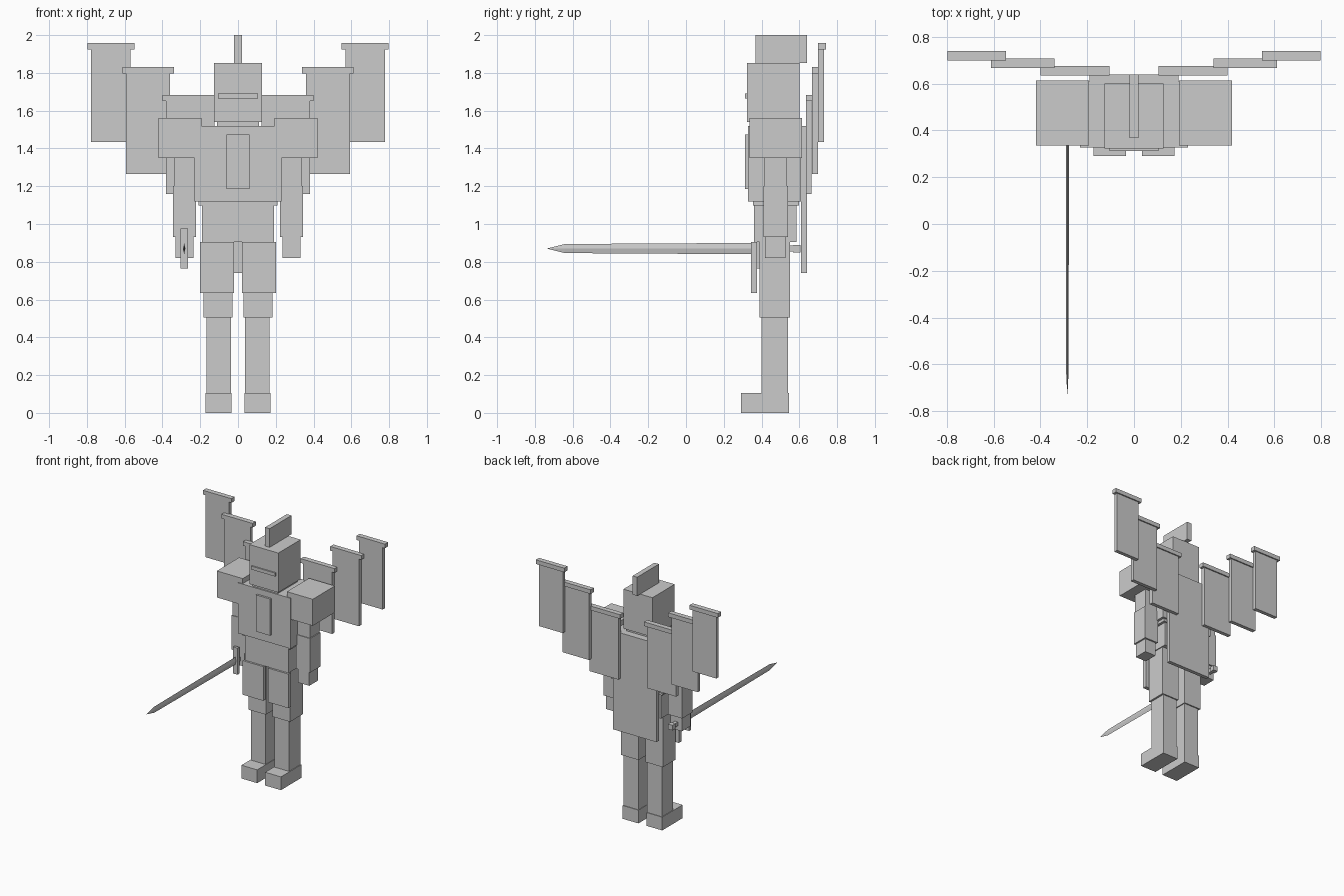
import bpy
import bmesh

cube = bpy.data.objects.get("Cube")
if cube:
    bpy.data.objects.remove(cube, do_unlink=True)

# One plain grey for the whole figure
grey = bpy.data.materials.new("plain_grey")
grey.use_nodes = True
GREY = (0.6, 0.6, 0.6, 1)
grey.diffuse_color = GREY
grey.node_tree.nodes["Principled BSDF"].inputs["Base Color"].default_value = GREY


def finish(name, bm):
    bmesh.ops.recalc_face_normals(bm, faces=bm.faces)
    mesh = bpy.data.meshes.new(name)
    bm.to_mesh(mesh)
    bm.free()
    mesh.materials.append(grey)
    obj = bpy.data.objects.new(name, mesh)
    bpy.context.collection.objects.link(obj)
    return obj


def block(name, x, y, z):
    """Box spanning the given (min, max) ranges."""
    bm = bmesh.new()
    bmesh.ops.create_cube(bm, size=1)
    for v in bm.verts:
        v.co = [r[0] if c < 0 else r[1] for c, r in zip(v.co, (x, y, z))]
    return finish(name, bm)


def centred(name, half, y, z):
    return block(name, (-half, half), y, z)


def pair(name, x, y, z):
    """Box on the left side (+x) and its mirror on the right."""
    block("left_" + name, x, y, z)
    block("right_" + name, (-x[1], -x[0]), y, z)


# Head
centred("head", 0.127, (0.323, 0.602), (1.54, 1.852))
centred("crest", 0.02, (0.367, 0.64), (1.852, 2.0))
centred("visor", 0.105, (0.312, 0.33), (1.665, 1.692))
centred("neck", 0.11, (0.34, 0.585), (1.5, 1.54))

# Body
centred("torso", 0.23, (0.328, 0.61), (1.12, 1.52))
centred("chest_plate", 0.062, (0.312, 0.33), (1.185, 1.475))
centred("belt", 0.21, (0.355, 0.597), (1.097, 1.12))
centred("waist", 0.19, (0.36, 0.585), (0.905, 1.1))
centred("cape", 0.19, (0.61, 0.64), (0.74, 1.52))

# Arms
pair("shoulder", (0.193, 0.42), (0.335, 0.613), (1.35, 1.56))
pair("upper_arm", (0.23, 0.338), (0.415, 0.535), (1.2, 1.35))
pair("forearm", (0.222, 0.345), (0.41, 0.54), (0.93, 1.2))
pair("hand", (0.235, 0.332), (0.417, 0.527), (0.82, 0.93))

# Legs
pair("skirt_plate", (0.02, 0.2), (0.345, 0.375), (0.635, 0.905))
pair("thigh", (0.03, 0.183), (0.39, 0.55), (0.505, 0.905))
pair("shin", (0.038, 0.168), (0.4, 0.54), (0.105, 0.505))
pair("foot", (0.035, 0.173), (0.29, 0.545), (0.0, 0.105))

# Wing panels, each with a wider cap along the top
wings = (("inner", 0.105, 0.4, 0.635, 1.16, 1.65),
         ("middle", 0.34, 0.612, 0.668, 1.265, 1.797),
         ("outer", 0.548, 0.797, 0.7, 1.435, 1.925))
for label, x0, x1, y0, z0, z1 in wings:
    pair(label + "_wing_panel", (x0 + 0.02, x1 - 0.02), (y0, y0 + 0.03), (z0, z1))
    pair(label + "_wing_cap", (x0, x1), (y0, y0 + 0.04), (z1, z1 + 0.033))

# Sword held forward in the right hand
SX, SZ = -0.285, 0.87
block("sword_guard", (SX - 0.02, SX + 0.02), (0.373, 0.395), (0.765, 0.975))
block("sword_grip", (SX - 0.013, SX + 0.013), (0.39, 0.57), (SZ - 0.015, SZ + 0.015))
block("sword_pommel", (SX - 0.02, SX + 0.02), (0.567, 0.605), (SZ - 0.02, SZ + 0.02))

# Blade: diamond sections skinned down to a point
bm = bmesh.new()
rings = []
for y, hx, hz in ((0.38, 0.007, 0.03), (-0.64, 0.005, 0.024)):
    rings.append([bm.verts.new((SX + dx * hx, y, SZ + dz * hz))
                  for dx, dz in ((1, 0), (0, 1), (-1, 0), (0, -1))])
tip = bm.verts.new((SX, -0.737, SZ))
bm.faces.new(rings[0])
for i in range(4):
    j = (i + 1) % 4
    bm.faces.new((rings[0][i], rings[0][j], rings[1][j], rings[1][i]))
    bm.faces.new((rings[1][i], rings[1][j], tip))
finish("sword_blade", bm)
